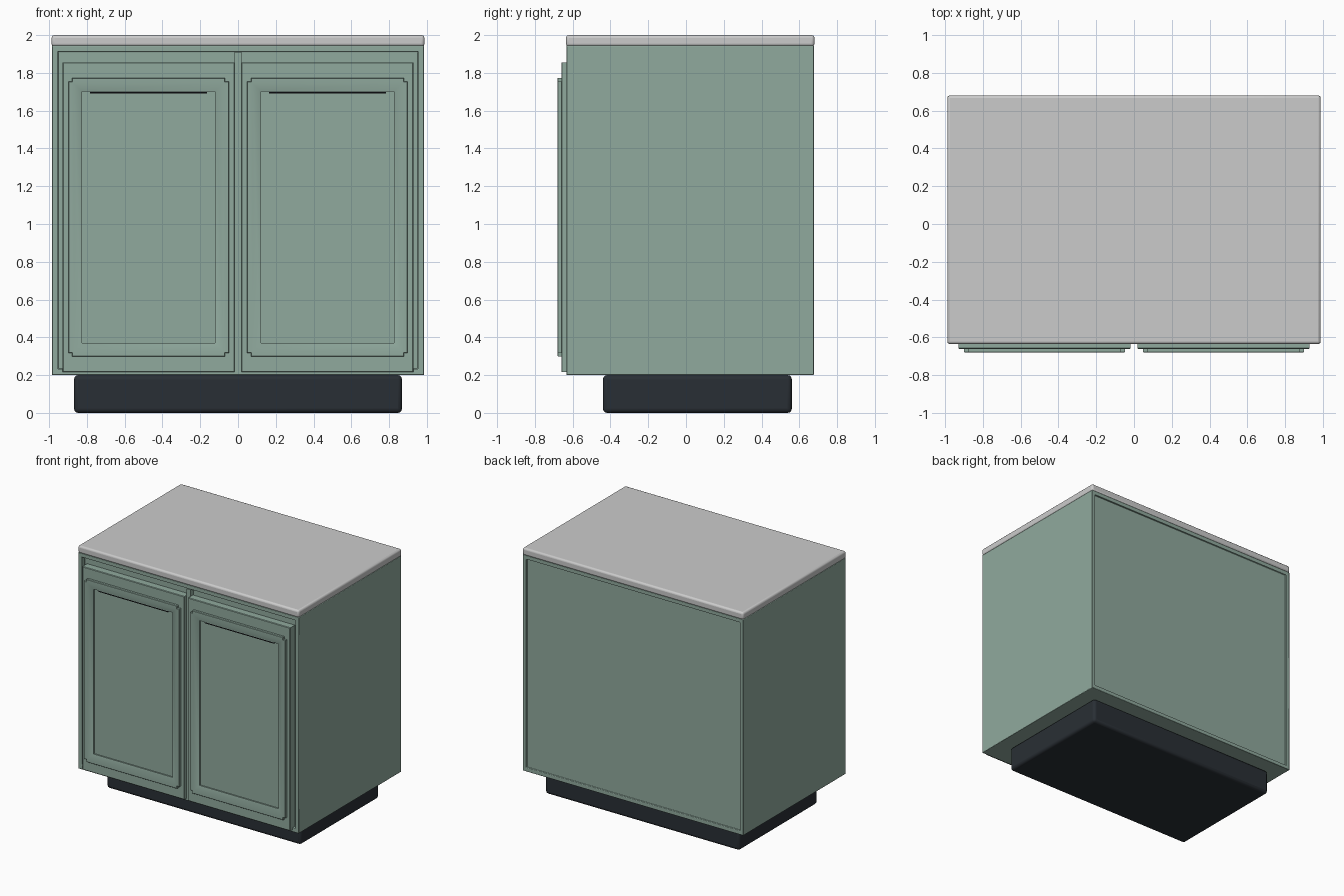
import bpy, bmesh

if "Cube" in bpy.data.objects:
    bpy.data.objects.remove(bpy.data.objects["Cube"])


def material(name, color):
    m = bpy.data.materials.new(name)
    m.diffuse_color = (*color, 1)
    m.use_nodes = True
    m.node_tree.nodes["Principled BSDF"].inputs["Base Color"].default_value = m.diffuse_color
    return m


green = material("sage_paint", (0.28, 0.40, 0.34))
dark = material("dark_plinth", (0.022, 0.028, 0.035))
black = material("black_trim", (0.003, 0.003, 0.004))


def finish(name, bm, mat=None, bevel=0, segments=3):
    bmesh.ops.recalc_face_normals(bm, faces=bm.faces)
    mesh = bpy.data.meshes.new(name)
    bm.to_mesh(mesh)
    bm.free()
    ob = bpy.data.objects.new(name, mesh)
    bpy.context.collection.objects.link(ob)
    if mat:
        mesh.materials.append(mat)
    if bevel:
        mod = ob.modifiers.new("soft_edges", 'BEVEL')
        mod.width, mod.segments = bevel, segments
        mod.limit_method = 'ANGLE'
    bpy.ops.object.select_all(action='DESELECT')
    ob.select_set(True)
    bpy.context.view_layer.objects.active = ob
    bpy.ops.object.shade_smooth_by_angle()
    return ob


def box_mesh(x, y, z):
    bm = bmesh.new()
    bmesh.ops.create_cube(bm, size=1)
    for v in bm.verts:
        for i, (lo, hi) in enumerate((x, y, z)):
            v.co[i] = lo if v.co[i] < 0 else hi
    return bm


def outline(bm, hx, hz, notch, y, cx, cz):
    # rectangle with square-notched corners, twelve points
    pts = []
    for sx, sz in ((1, 1), (-1, 1), (-1, -1), (1, -1)):
        corner = [(hx, hz - notch), (hx - notch, hz - notch), (hx - notch, hz)]
        if sx * sz < 0:
            corner.reverse()
        pts += [(cx + sx * a, y, cz + sz * b) for a, b in corner]
    return [bm.verts.new(p) for p in pts]


# plinth and worktop
finish("plinth", box_mesh((-.868, .868), (-.44, .56), (0, .2)), dark, .022)
finish("worktop", box_mesh((-.987, .987), (-.635, .68), (1.94, 2)), None, .015)

# cabinet body with recessed front and back
bm = box_mesh((-.985, .985), (-.633, .677), (.2, 1.945))
bm.normal_update()
for side, depth in ((-1, .04), (1, .012)):
    bm.normal_update()
    face = max(bm.faces, key=lambda f: f.calc_center_median().y * side)
    bmesh.ops.inset_region(bm, faces=[face], thickness=.045)
    ext = bmesh.ops.extrude_discrete_faces(bm, faces=[face])["faces"][0]
    for v in ext.verts:
        v.co.y -= side * depth
finish("cabinet_body", bm, green, .004, 2)

# centre stile between the doors
finish("centre_stile", box_mesh((-.018, .018), (-.633, -.58), (.22, 1.91)), green)

# doors: slab, raised notched moulding, sloped inner edge, sunk panel
DOOR = [(.455, .82, 0, -.60), (.455, .82, 0, -.656), (.451, .816, 0, -.66),
        (.425, .738, .02, -.66), (.425, .738, .02, -.677), (.422, .735, .02, -.68),
        (.395, .708, 0, -.68), (.357, .67, 0, -.664), (.352, .665, 0, -.664),
        (.352, .665, 0, -.654)]
for side, label in ((-1, "left"), (1, "right")):
    cx, cz = side * .473, 1.036
    bm = bmesh.new()
    rings = [outline(bm, *p, cx, cz) for p in DOOR]
    for a, b in zip(rings, rings[1:]):
        for i in range(12):
            j = (i + 1) % 12
            bm.faces.new((a[i], a[j], b[j], b[i]))
    bm.faces.new(rings[0])
    bm.faces.new(rings[-1])
    bmesh.ops.remove_doubles(bm, verts=bm.verts, dist=.0005)
    finish(label + "_door", bm, green)
    # dark finger slot under the top moulding
    finish(label + "_finger_slot",
           box_mesh((cx - .31, cx + .31), (-.66, -.65), (1.69, 1.7)), black)
